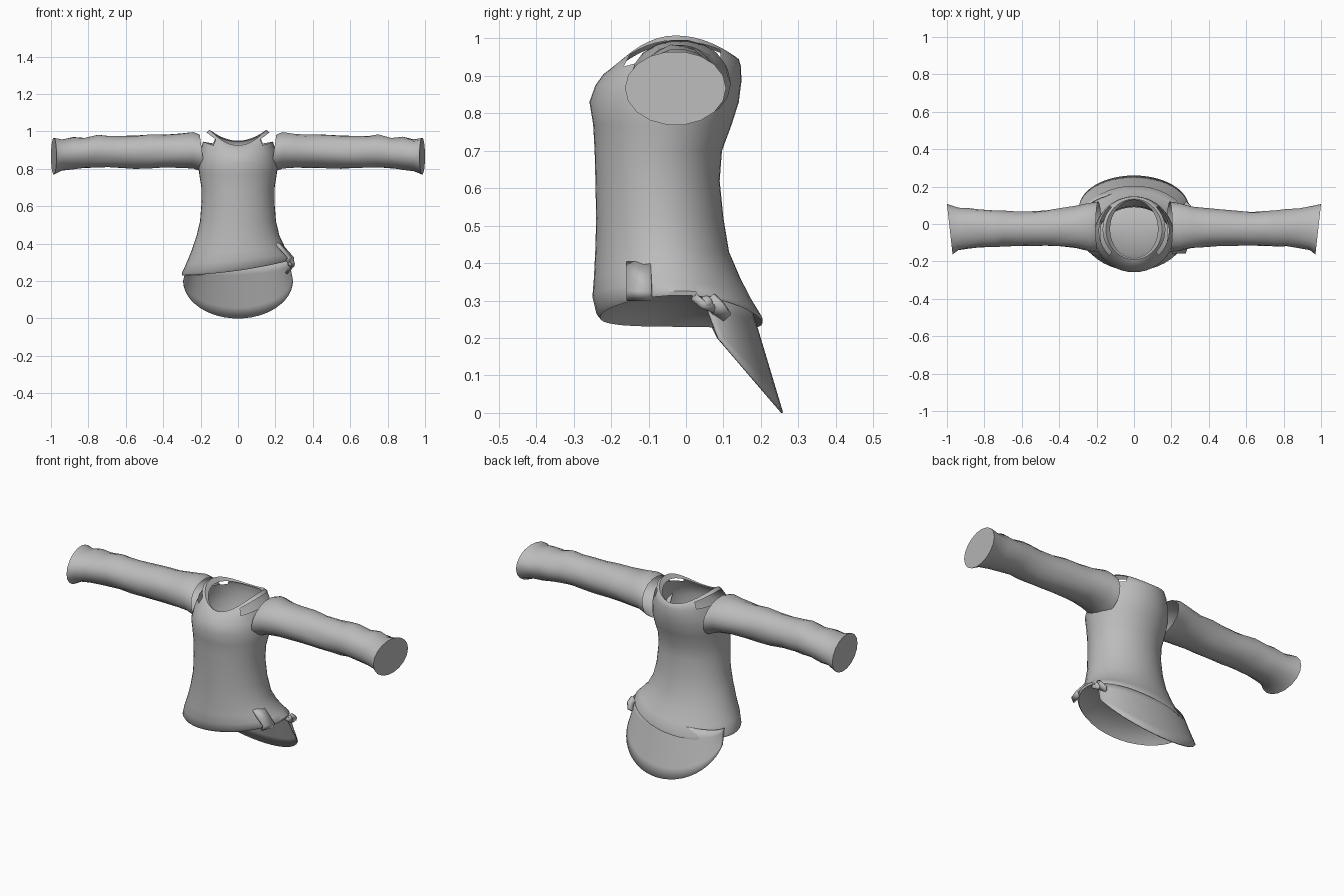
import bpy, bmesh, math, random
from mathutils import Vector

if "Cube" in bpy.data.objects:
    bpy.data.objects.remove(bpy.data.objects["Cube"])

random.seed(4)
TAU = 2 * math.pi

cloth = bpy.data.materials.new("grey cloth")
cloth.diffuse_color = (0.5, 0.5, 0.5, 1)
cloth.use_nodes = True
cloth.node_tree.nodes["Principled BSDF"].inputs["Base Color"].default_value = cloth.diffuse_color


def finish(name, bm, angle=45, recalc=True):
    if recalc:
        bmesh.ops.recalc_face_normals(bm, faces=bm.faces)
    mesh = bpy.data.meshes.new(name)
    bm.to_mesh(mesh)
    bm.free()
    mesh.materials.append(cloth)
    ob = bpy.data.objects.new(name, mesh)
    bpy.context.collection.objects.link(ob)
    bpy.ops.object.select_all(action='DESELECT')
    ob.select_set(True)
    bpy.context.view_layer.objects.active = ob
    bpy.ops.object.shade_smooth_by_angle(angle=math.radians(angle))
    return ob


def loft(bm, rings, closed=True, skip=lambda i, j: False):
    """Join rows of points with quads and return the vertex rows."""
    rows = [[bm.verts.new(p) for p in ring] for ring in rings]
    n = len(rows[0])
    for i in range(len(rows) - 1):
        for j in range(n if closed else n - 1):
            if not skip(i, j):
                k = (j + 1) % n
                bm.faces.new((rows[i][j], rows[i][k], rows[i + 1][k], rows[i + 1][j]))
    return rows


# Torso: (half width, front y, back y, front z, side z, back z, hem slant)
N = 40
sections = [
    (0.21, -0.16, 0.12, 0.31, 0.32, 0.30, 0.5),    # recessed underside
    (0.28, -0.215, 0.185, 0.27, 0.285, 0.26, 0.9),
    (0.298, -0.23, 0.204, 0.255, 0.272, 0.24, 1),  # hem edge
    (0.300, -0.24, 0.204, 0.268, 0.284, 0.252, 1),
    (0.278, -0.25, 0.176, 0.31, 0.32, 0.30, 0.7),
    (0.250, -0.246, 0.145, 0.36, 0.37, 0.36, 0.3),
    (0.222, -0.242, 0.115, 0.44, 0.44, 0.43, 0),
    (0.203, -0.240, 0.100, 0.52, 0.52, 0.52, 0),
    (0.195, -0.242, 0.090, 0.62, 0.62, 0.62, 0),
    (0.196, -0.244, 0.096, 0.70, 0.70, 0.70, 0),
    (0.207, -0.248, 0.122, 0.77, 0.77, 0.77, 0),
    (0.213, -0.258, 0.141, 0.83, 0.83, 0.83, 0),
    (0.203, -0.242, 0.148, 0.875, 0.89, 0.885, 0),
    (0.187, -0.220, 0.147, 0.905, 0.945, 0.925, 0),
    (0.168, -0.200, 0.141, 0.92, 0.995, 0.945, 0),
    (0.150, -0.190, 0.134, 0.925, 1.008, 0.95, 0),
    (0.128, -0.183, 0.128, 0.922, 0.985, 0.945, 0),  # neck edge
]


def torso_ring(hw, y0, y1, zf, zs, zb, slant):
    pts = []
    for j in range(N):
        a = TAU * j / N
        c, s = math.cos(a), math.sin(a)
        z = zs * c * c + (zb if s > 0 else zf) * s * s + 0.042 * slant * c
        pts.append((hw * c, (y0 + y1) / 2 + (y1 - y0) / 2 * s, z))
    return pts


# Lens-shaped shoulder slots are left open between strap and sleeve
bm = bmesh.new()
last = len(sections) - 4
rows = loft(bm, [torso_ring(*s) for s in sections],
            skip=lambda i, j: i == last and abs(math.cos(TAU * (j + 0.5) / N)) > 0.72)
mid = bm.verts.new((0, -0.02, 0.325))
for j in range(N):
    bm.faces.new((rows[0][(j + 1) % N], rows[0][j], mid))
finish("torso", bm, 50)

# Sleeves: (x, front y, back y, bottom z, top z), wrinkled, closed at the cuff
sleeve = [
    (0.19, -0.150, 0.120, 0.775, 0.985),
    (0.24, -0.145, 0.112, 0.800, 0.997),
    (0.31, -0.130, 0.095, 0.803, 0.987),
    (0.39, -0.122, 0.083, 0.805, 0.982),
    (0.47, -0.118, 0.075, 0.802, 0.983),
    (0.55, -0.116, 0.068, 0.800, 0.978),
    (0.63, -0.117, 0.066, 0.804, 0.974),
    (0.70, -0.118, 0.070, 0.806, 0.977),
    (0.75, -0.120, 0.071, 0.806, 0.982),
    (0.82, -0.122, 0.078, 0.803, 0.967),
    (0.88, -0.128, 0.083, 0.794, 0.970),
    (0.94, -0.142, 0.090, 0.788, 0.956),
    (0.985, -0.163, 0.107, 0.768, 0.966),
]
M = 18
for side, label in ((1, "right"), (-1, "left")):
    rings = []
    for i, (x, y0, y1, z0, z1) in enumerate(sleeve):
        ring = []
        for j in range(M):
            a = TAU * j / M
            c, s = math.cos(a), math.sin(a)
            k = 1 + (random.uniform(-0.035, 0.035) if 1 < i < 12 else 0)
            dx = 0.015 * s if i < 1 else 0.015 * c if i == 12 else 0
            ring.append((side * (x + dx),
                         (y0 + y1) / 2 + (y1 - y0) / 2 * c * k,
                         (z0 + z1) / 2 + (z1 - z0) / 2 * s * k))
        rings.append(ring)
    bm = bmesh.new()
    rows = loft(bm, rings)
    bm.faces.new(rows[-1])
    finish(label + "_sleeve", bm, 50)

# Rounded tail flap hanging from inside the back hem
bm = bmesh.new()
rings = []
for r in range(6):
    t = r / 5
    ring = []
    for j in range(25):
        a = math.pi * (j / 24 - 0.5)
        c, s = math.cos(a), math.sin(a)
        top = Vector((0.272 * s, 0.045 + 0.125 * c, 0.29 + 0.015 * s))
        low = Vector((0.292 * s, 0.085 + 0.172 * c, 0.2 * (1 - c)))
        ring.append(top.lerp(low, t))
    rings.append(ring)
loft(bm, rings, closed=False)
flap = finish("tail_flap", bm)
thick = flap.modifiers.new("thickness", 'SOLIDIFY')
thick.thickness = 0.005
thick.offset = 0


def strip(name, path, half, thickness=0.012):
    """A flat band of cloth following a path, widened along the half vector."""
    bm = bmesh.new()
    h = Vector(half)
    loft(bm, [[Vector(p) - h, Vector(p) + h] for p in path], closed=False)
    ob = finish(name, bm, 30)
    mod = ob.modifiers.new("thickness", 'SOLIDIFY')
    mod.thickness = thickness
    mod.offset = 0


# Belt loop, knotted cord and its loose ends at the right hip
strip("belt_loop", [(0.215, -0.125, 0.40), (0.245, -0.125, 0.365),
                    (0.282, -0.125, 0.325), (0.270, -0.125, 0.302)], (0.012, 0.032, 0))
strip("cord_end_long", [(0.280, 0.060, 0.305), (0.288, 0.085, 0.280),
                        (0.270, 0.105, 0.252)], (0.012, 0.014, 0.012))
strip("cord_end_short", [(0.285, 0.02, 0.312), (0.297, 0.045, 0.290),
                         (0.285, 0.075, 0.278)], (0, 0.004, 0.010))
bm = bmesh.new()
bmesh.ops.create_icosphere(bm, subdivisions=2, radius=0.018)
bmesh.ops.translate(bm, verts=bm.verts, vec=(0.284, 0.055, 0.295))
finish("cord_knot", bm)
